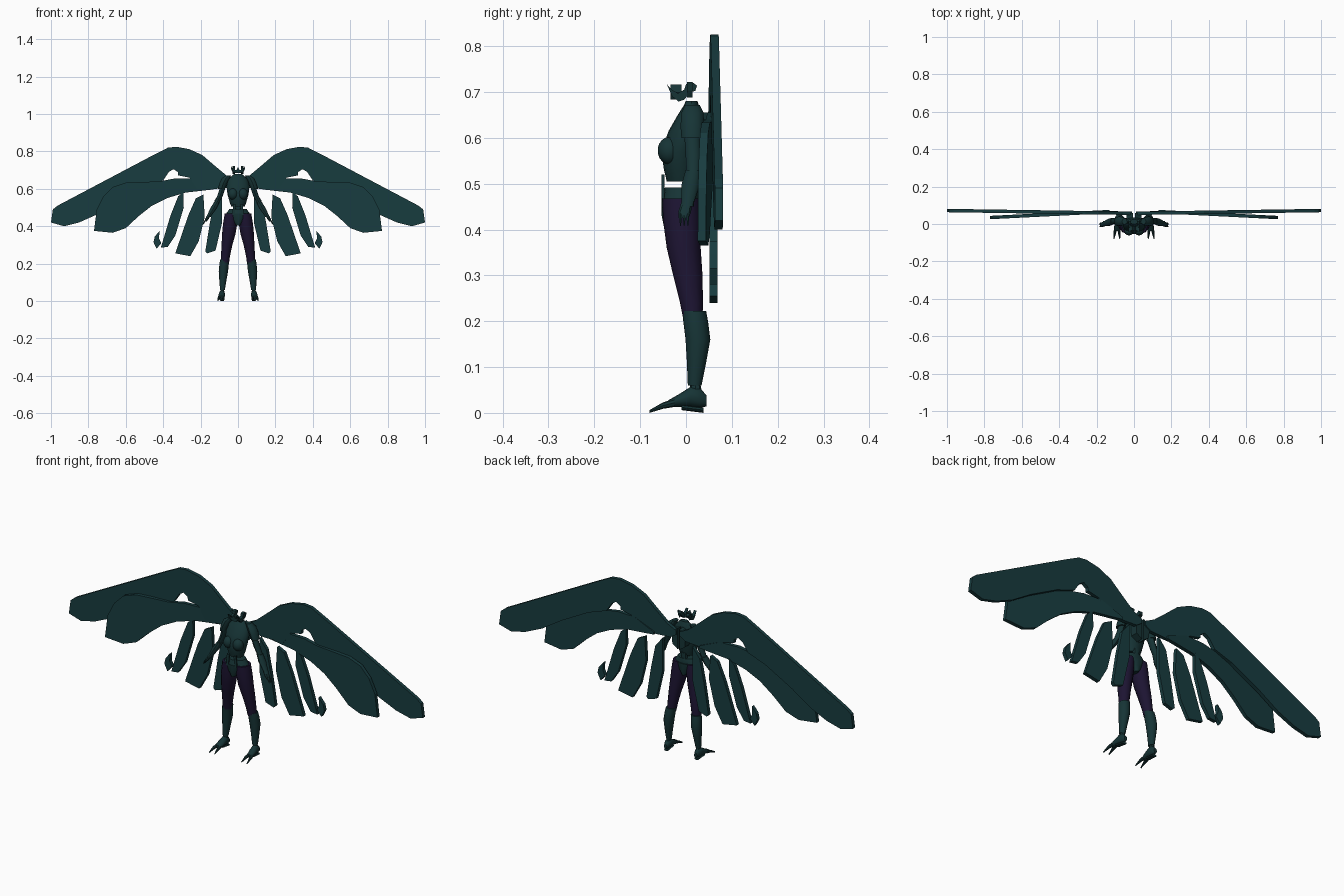
import bpy, bmesh, math
from mathutils import Vector


def material(name, rgb):
    m = bpy.data.materials.new(name)
    m.diffuse_color = (*rgb, 1)
    return m


WING = material("wing_teal", (0.009, 0.045, 0.05))
ARMOR = material("armor_teal", (0.008, 0.034, 0.036))
CLOTH = material("cloth_purple", (0.012, 0.007, 0.032))


def finish(name, bm, mat, mirror=False, smooth=True):
    bmesh.ops.recalc_face_normals(bm, faces=bm.faces)
    me = bpy.data.meshes.new(name)
    bm.to_mesh(me)
    bm.free()
    ob = bpy.data.objects.new(name, me)
    bpy.context.collection.objects.link(ob)
    me.materials.append(mat)
    if mirror:
        ob.modifiers.new("Mirror", 'MIRROR').use_mirror_merge = False
    if smooth:
        bpy.ops.object.select_all(action='DESELECT')
        ob.select_set(True)
        bpy.context.view_layer.objects.active = ob
        bpy.ops.object.shade_smooth_by_angle(angle=math.radians(35))
    return ob


def loft(name, rings, mat=ARMOR, mirror=False, axis='z', n=12):
    """Join elliptical rings (x, y, z, r1, r2) stacked along z or y."""
    bm = bmesh.new()
    loops = []
    for x, y, z, r1, r2 in rings:
        loop = []
        for i in range(n):
            a = math.tau * i / n
            u, v = r1 * math.cos(a), r2 * math.sin(a)
            loop.append(bm.verts.new((x + u, y + v, z) if axis == 'z' else (x + u, y, z + v)))
        loops.append(loop)
    for a, b in zip(loops, loops[1:]):
        for i in range(n):
            j = (i + 1) % n
            bm.faces.new((a[i], a[j], b[j], b[i]))
    bm.faces.new(loops[0])
    bm.faces.new(loops[-1])
    return finish(name, bm, mat, mirror)


def slab(name, pts, y0, slope=0.0, half=0.009, mat=WING, mirror=True):
    """Flat x-z outline given thickness in y; its plane leans by slope along x."""
    bm = bmesh.new()
    f = bm.faces.new([bm.verts.new((x, y0 + slope * x - half, z)) for x, z in pts])
    ext = bmesh.ops.extrude_face_region(bm, geom=[f], use_keep_orig=True)
    for v in ext["geom"]:
        if isinstance(v, bmesh.types.BMVert):
            v.co.y += 2 * half
    return finish(name, bm, mat, mirror, False)


def side_plate(name, pts, x0, x1, mirror=True):
    """y-z outline extruded along x."""
    bm = bmesh.new()
    f = bm.faces.new([bm.verts.new((x0, y, z)) for y, z in pts])
    ext = bmesh.ops.extrude_face_region(bm, geom=[f], use_keep_orig=True)
    for v in ext["geom"]:
        if isinstance(v, bmesh.types.BMVert):
            v.co.x = x1
    return finish(name, bm, ARMOR, mirror, False)


def ball(name, loc, size, mirror=True):
    bm = bmesh.new()
    bmesh.ops.create_uvsphere(bm, u_segments=14, v_segments=9, radius=1)
    for v in bm.verts:
        v.co = Vector(loc) + Vector(c * s for c, s in zip(v.co, size))
    return finish(name, bm, ARMOR, mirror)


# Wings: long upper sail, second vane in front, hanging feathers
slab("upper_wing", [(.01, .645), (.06, .67), (.12, .72), (.19, .78), (.26, .812), (.33, .825),
                    (.375, .82), (.45, .782), (.7, .65), (.965, .51), (.99, .49), (1, .42), (.93, .40),
                    (.85, .42), (.76, .46), (.65, .53), (.5, .61), (.4, .645), (.37, .69), (.345, .705),
                    (.322, .69), (.32, .672), (.26, .66), (.22, .60), (.12, .6), (.04, .605), (.01, .625)],
     .057, .015)
slab("second_wing", [(.13, .61), (.24, .655), (.34, .655), (.42, .64), (.6, .633), (.67, .61), (.72, .56),
                     (.755, .49), (.77, .375), (.67, .365), (.6, .39), (.53, .455), (.46, .51),
                     (.38, .55), (.28, .58), (.13, .597)], .073, -.05)
feathers = [
    [(.085, .59), (.125, .54), (.15, .42), (.175, .265), (.165, .255), (.12, .27), (.085, .42)],
    [(.185, .57), (.225, .55), (.265, .46), (.32, .30), (.335, .255), (.255, .24), (.21, .32), (.178, .45)],
    [(.295, .585), (.305, .50), (.35, .41), (.385, .30), (.41, .275), (.41, .33), (.36, .48), (.31, .57)],
    [(.42, .375), (.445, .345), (.452, .315), (.435, .28), (.41, .31), (.422, .335)],
]
# the third feather is drawn a little broader at the front
feathers[2] = [(.292, .585), (.32, .56), (.36, .46), (.405, .31), (.413, .285), (.375, .29), (.335, .35),
               (.29, .50)]
for i, pts in enumerate(feathers):
    slab(f"hanging_feather_{i + 1}", pts, .06)
slab("wing_mount", [(.005, .655), (.04, .64), (.035, .57), (.005, .55)], .042, 0, .018, ARMOR)

# Torso
loft("chest", [(0, -.012, .505, .036, .030), (0, -.012, .53, .045, .036), (0, -.012, .57, .056, .042),
               (0, -.002, .615, .062, .036), (0, .008, .65, .052, .026), (0, .012, .675, .026, .014)], n=16)
ball("breast_plate", (.027, -.036, .572), (.026, .026, .03))
loft("collar", [(0, .012, .66, .034, .02), (0, .012, .68, .022, .013)])
slab("waist_strap", [(.012, .515), (.026, .52), (.03, .46), (.018, .46)], -.05, 0, .003, ARMOR)
loft("spine", [(0, .012, .47, .016, .012), (0, .012, .52, .018, .013)], n=8)
loft("belt", [(0, -.012, .465, .066, .040), (0, -.01, .478, .056, .039), (0, -.01, .492, .046, .036)], n=16)
loft("hip_plate", [(0, -.01, .405, .012, .038), (0, -.011, .43, .04, .042), (0, -.011, .467, .069, .043)], n=16)

# Head piece: dipping side bands with raised tips and a front guard
side_plate("headpiece_side", [(-.042, .717), (-.032, .706), (-.018, .697), (-.004, .705), (0, .717), (.013, .722),
                              (.024, .714), (.02, .702), (.01, .70), (-.004, .683), (-.016, .679), (-.03, .69)],
           .016, .03)
slab("headpiece_front", [(-.022, .70), (-.008, .70), (0, .716), (.008, .70), (.022, .70), (.014, .684),
                         (-.014, .684)], -.022, 0, .012, ARMOR, False)
slab("headpiece_horn", [(.024, .70), (.038, .722), (.036, .703), (.028, .688)], .008, 0, .006, ARMOR)

# Arms
loft("shoulder_guard", [(.05, .014, .672, .014, .016), (.066, .014, .655, .022, .024),
                        (.08, .014, .625, .021, .026), (.088, .014, .60, .019, .024)], mirror=True)
loft("upper_arm", [(.08, .014, .61, .015, .018), (.095, .016, .565, .015, .017),
                   (.118, .016, .515, .012, .014)], mirror=True)
loft("forearm", [(.112, .016, .53, .015, .017), (.13, .01, .497, .018, .02), (.152, .004, .46, .012, .014),
                 (.158, .002, .45, .013, .015)], mirror=True)
loft("hand", [(.157, .001, .455, .009, .012), (.167, -.003, .438, .01, .014),
              (.174, -.005, .425, .006, .011)], mirror=True, n=8)
for i in range(3):
    y = -.012 + .008 * i
    loft(f"finger_{i + 1}", [(.171, y, .435, .005, .004), (.181, y, .422, .004, .003),
                             (.186, y, .408, .001, .001)], mirror=True, n=6)

# Legs
loft("thigh", [(.036, -.011, .468, .035, .041), (.041, -.009, .42, .038, .041), (.049, -.005, .36, .036, .037),
               (.059, .004, .30, .029, .032), (.067, .012, .24, .024, .025), (.07, .015, .205, .022, .021)],
     CLOTH, True)
loft("shin_guard", [(.07, .018, .222, .025, .026), (.074, .021, .20, .025, .027), (.078, .026, .16, .025, .027),
                    (.081, .023, .11, .019, .021), (.083, .019, .06, .013, .015)], mirror=True)
loft("ankle", [(.083, .02, .065, .009, .011), (.085, .022, .04, .012, .014)], mirror=True, n=8)
loft("foot", [(.085, .045, .026, .008, .012), (.085, .03, .033, .015, .022), (.086, .01, .035, .017, .022),
              (.088, -.015, .027, .018, .014), (.09, -.038, .02, .015, .008)], mirror=True, axis='y')
for i, (xa, xb) in enumerate([(.081, .076), (.099, .107)]):
    loft(f"toe_{i + 1}", [(xa, -.025, .022, .008, .009), ((xa + xb) / 2, -.05, .016, .007, .007),
                          (xb, -.08, .003, .002, .003)], mirror=True, axis='y', n=8)
loft("heel_sole", [(.085, .038, .006, .012, .006), (.088, -.01, .012, .014, .006)], mirror=True, axis='y', n=8)
